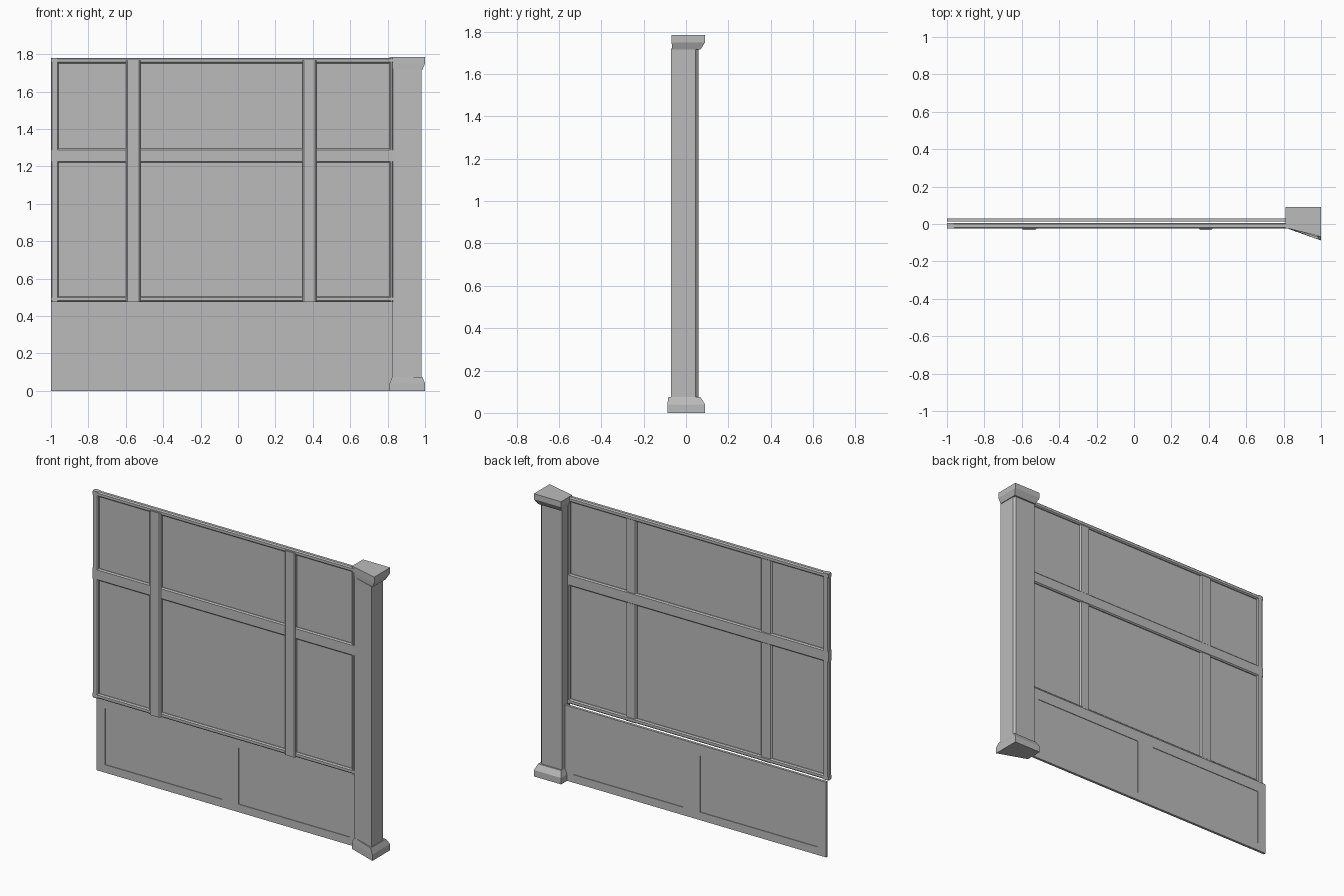
import bpy, bmesh

cube = bpy.data.objects.get("Cube")
if cube:
    bpy.data.objects.remove(cube)

grey = bpy.data.materials.new("plain_grey")
grey.use_nodes = True
grey.diffuse_color = (0.5, 0.5, 0.5, 1)
grey.node_tree.nodes["Principled BSDF"].inputs["Base Color"].default_value = (0.5, 0.5, 0.5, 1)


def finish(name, bm):
    bmesh.ops.recalc_face_normals(bm, faces=bm.faces)
    mesh = bpy.data.meshes.new(name)
    bm.to_mesh(mesh)
    bm.free()
    mesh.materials.append(grey)
    obj = bpy.data.objects.new(name, mesh)
    bpy.context.collection.objects.link(obj)
    return obj


def beam(name, x, y, z, chamfer=0.0):
    """Box between bounds; its long edges can be chamfered."""
    bm = bmesh.new()
    bmesh.ops.create_cube(bm, size=1)
    for v in bm.verts:
        v.co = [lo + (c + 0.5) * (hi - lo) for c, (lo, hi) in zip(v.co, (x, y, z))]
    if chamfer:
        longest = max(e.calc_length() for e in bm.edges)
        edges = [e for e in bm.edges if e.calc_length() > longest * 0.99]
        bmesh.ops.bevel(bm, geom=edges, offset=chamfer, segments=1, affect='EDGES')
    return finish(name, bm)


def footprint(x0, x1, front_inner, front_outer, back, chamfer=0.0):
    """Wedge outline of the post, with its front running out at an angle."""
    pts = [(x0, front_inner), (x1, front_outer)]
    if chamfer:
        pts += [(x1, back - chamfer), (x1 - chamfer, back)]
    else:
        pts.append((x1, back))
    return pts + [(x0, back)]


def loft(name, sections):
    bm = bmesh.new()
    rings = [[bm.verts.new((px, py, z)) for px, py in pts] for z, pts in sections]
    bm.faces.new(rings[0])
    bm.faces.new(rings[-1])
    n = len(rings[0])
    for a, b in zip(rings, rings[1:]):
        for i in range(n):
            j = (i + 1) % n
            bm.faces.new((a[i], a[j], b[j], b[i]))
    return finish(name, bm)


LEFT, RIGHT = -1.0, 0.83
SILL, TOP = 0.475, 1.78

# Lower wall: boards around two recessed panels
wall_y = (0.014, 0.03)
beam("wall_bottom_board", (LEFT, RIGHT), wall_y, (0, 0.05))
beam("wall_top_board", (LEFT, RIGHT), wall_y, (0.405, SILL))
for name, x in (("wall_end_board", (LEFT, -0.94)),
                ("wall_middle_board", (-0.12, -0.005)),
                ("wall_post_board", (0.77, RIGHT))):
    beam(name, x, wall_y, (0.05, 0.405))
for name, x in (("end_wall_panel", (-0.94, -0.12)), ("post_wall_panel", (-0.005, 0.77))):
    beam(name, x, (0.018, 0.026), (0.05, 0.405))

# Window frame: stiles, rails and transom
frame_y = (-0.025, 0.006)
for name, x in (("end_stile", (LEFT, -0.96)), ("post_stile", (0.81, RIGHT))):
    beam(name, x, frame_y, (SILL, TOP), 0.006)
for name, z in (("sill_rail", (SILL, 0.505)),
                ("transom", (1.22, 1.295)),
                ("head_rail", (1.75, TOP))):
    beam(name, (LEFT, RIGHT), frame_y, z, 0.007)

# Mullions stand slightly proud of the frame
for i, x in enumerate(((-0.6, -0.52), (0.345, 0.42))):
    beam(f"mullion_{i + 1}", x, (-0.032, 0.003), (SILL, 1.765), 0.008)

# Panes behind the frame
for name, z in (("lower_pane", (0.49, 1.25)), ("upper_pane", (1.25, 1.77))):
    beam(name, (-0.98, 0.82), (-0.013, -0.007), z)

# Corner post with plinth and cap
loft("post_plinth", [
    (0, footprint(0.81, 1, -0.02, -0.088, 0.09)),
    (0.04, footprint(0.81, 1, -0.02, -0.088, 0.09)),
    (0.075, footprint(0.825, 0.985, -0.02, -0.083, 0.068))])
shaft = footprint(0.825, 0.98, -0.02, -0.07, 0.058, 0.012)
loft("post_shaft", [(0.07, shaft), (1.72, shaft)])
loft("post_cap", [
    (1.715, footprint(0.825, 0.985, -0.02, -0.065, 0.068)),
    (1.75, footprint(0.81, 1, -0.02, -0.068, 0.09)),
    (1.785, footprint(0.81, 1, -0.02, -0.068, 0.09))])
